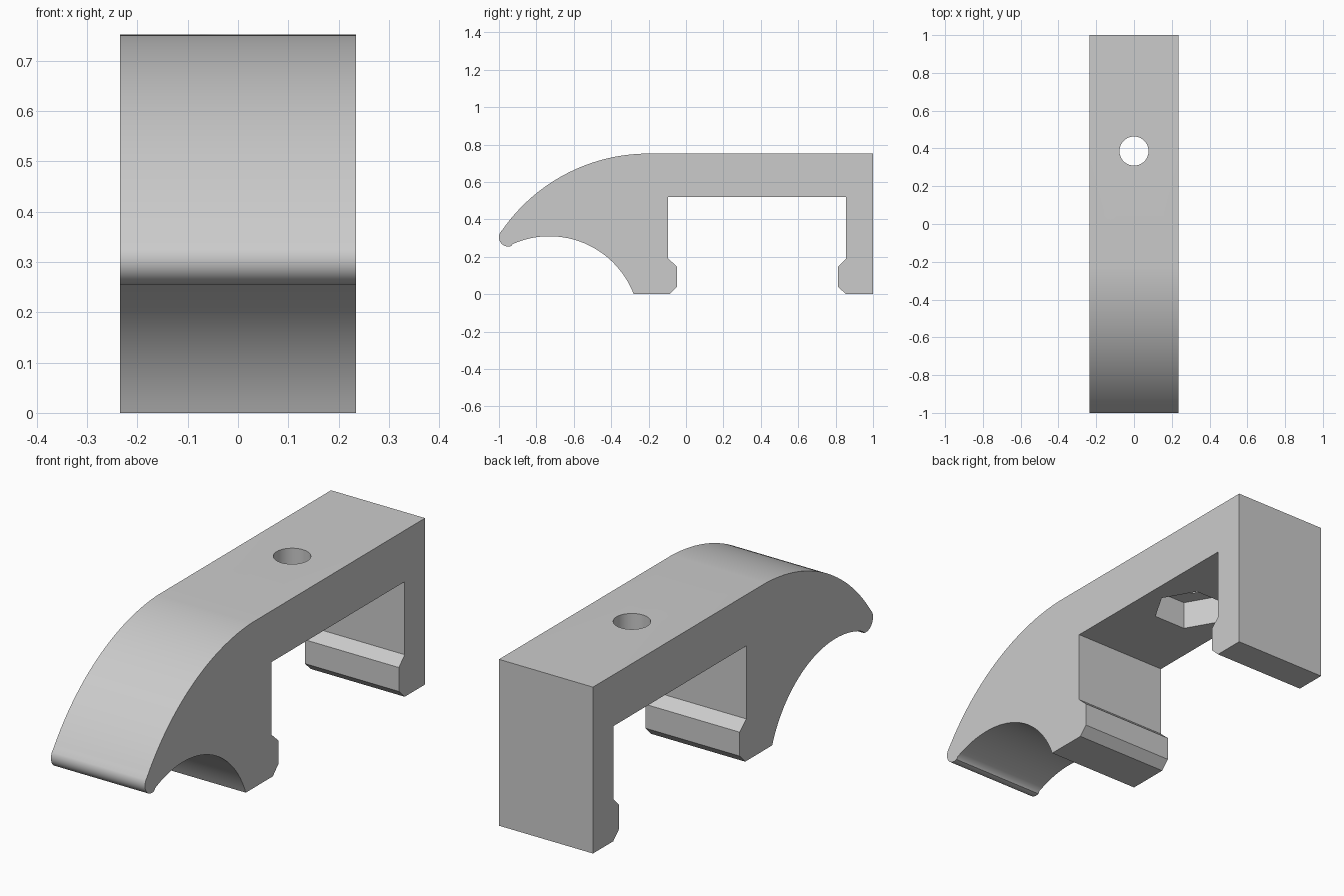
import bpy, bmesh, math

cube = bpy.data.objects.get("Cube")
if cube:
    bpy.data.objects.remove(cube, do_unlink=True)

HALF_WIDTH = 0.235
TOP = 0.752
CEILING = 0.52
HOLE_Y = 0.386

grey = bpy.data.materials.new("plain grey")
grey.use_nodes = True
colour = (0.6, 0.6, 0.6, 1)
grey.diffuse_color = colour
grey.node_tree.nodes["Principled BSDF"].inputs["Base Color"].default_value = colour


def arc(cy, cz, radius, start, end, steps):
    """Points (y, z) along an arc, angles in degrees."""
    angles = [math.radians(start + (end - start) * i / steps) for i in range(steps + 1)]
    return [(cy + radius * math.cos(a), cz + radius * math.sin(a)) for a in angles]


def extrude_profile(name, points):
    """Solid from a (y, z) outline, spanning the full width."""
    bm = bmesh.new()
    face = bm.faces.new([bm.verts.new((-HALF_WIDTH, y, z)) for y, z in points])
    out = bmesh.ops.extrude_face_region(bm, geom=[face])
    moved = [v for v in out["geom"] if isinstance(v, bmesh.types.BMVert)]
    bmesh.ops.translate(bm, verts=moved, vec=(2 * HALF_WIDTH, 0, 0))
    bmesh.ops.recalc_face_normals(bm, faces=bm.faces)
    mesh = bpy.data.meshes.new(name)
    bm.to_mesh(mesh)
    bm.free()
    obj = bpy.data.objects.new(name, mesh)
    bpy.context.collection.objects.link(obj)
    mesh.materials.append(grey)
    return obj


def cut_prism(target, sides, radius, low, high):
    """Cut a vertical prism out of the top bar."""
    bpy.ops.mesh.primitive_cylinder_add(
        vertices=sides, radius=radius, depth=high - low,
        location=(0, HOLE_Y, (low + high) / 2),
        rotation=(0, 0, math.pi / 2))
    cutter = bpy.context.object
    cutter.name = "cutter"
    cutter.hide_render = True
    cutter.data.materials.append(grey)
    mod = target.modifiers.new("cut", "BOOLEAN")
    mod.operation = "DIFFERENCE"
    mod.solver = "EXACT"
    mod.object = cutter
    bpy.context.view_layer.objects.active = target
    bpy.ops.object.modifier_apply(modifier=mod.name)
    bpy.data.objects.remove(cutter, do_unlink=True)


# Side outline: curved nose, hollow under the nose, two clip feet
outline = [(1, 0), (1, TOP)]
outline += arc(-0.2, TOP - 0.953, 0.953, 92, 145, 32)      # upper nose
outline += arc(-0.95, 0.305, 0.05, 150, 288, 14)           # rounded tip
outline += arc(-0.73, -0.172, 0.482, 114, 20.9, 36)        # hollow below
outline += [(-0.087, 0), (-0.048, 0.04), (-0.048, 0.148), (-0.095, 0.19),
            (-0.095, CEILING), (0.855, CEILING),
            (0.855, 0.19), (0.813, 0.148), (0.813, 0.04), (0.855, 0)]
clip = extrude_profile("clip_body", outline)

# Bolt hole through the bar and hexagonal nut pocket beneath it
cut_prism(clip, 48, 0.077, CEILING - 0.1, TOP + 0.1)
cut_prism(clip, 6, 0.164, CEILING - 0.1, CEILING + 0.13)

# Smooth the curves, keep the corners crisp
bpy.ops.object.select_all(action="DESELECT")
clip.select_set(True)
bpy.context.view_layer.objects.active = clip
bpy.ops.object.shade_smooth_by_angle(angle=math.radians(30))
